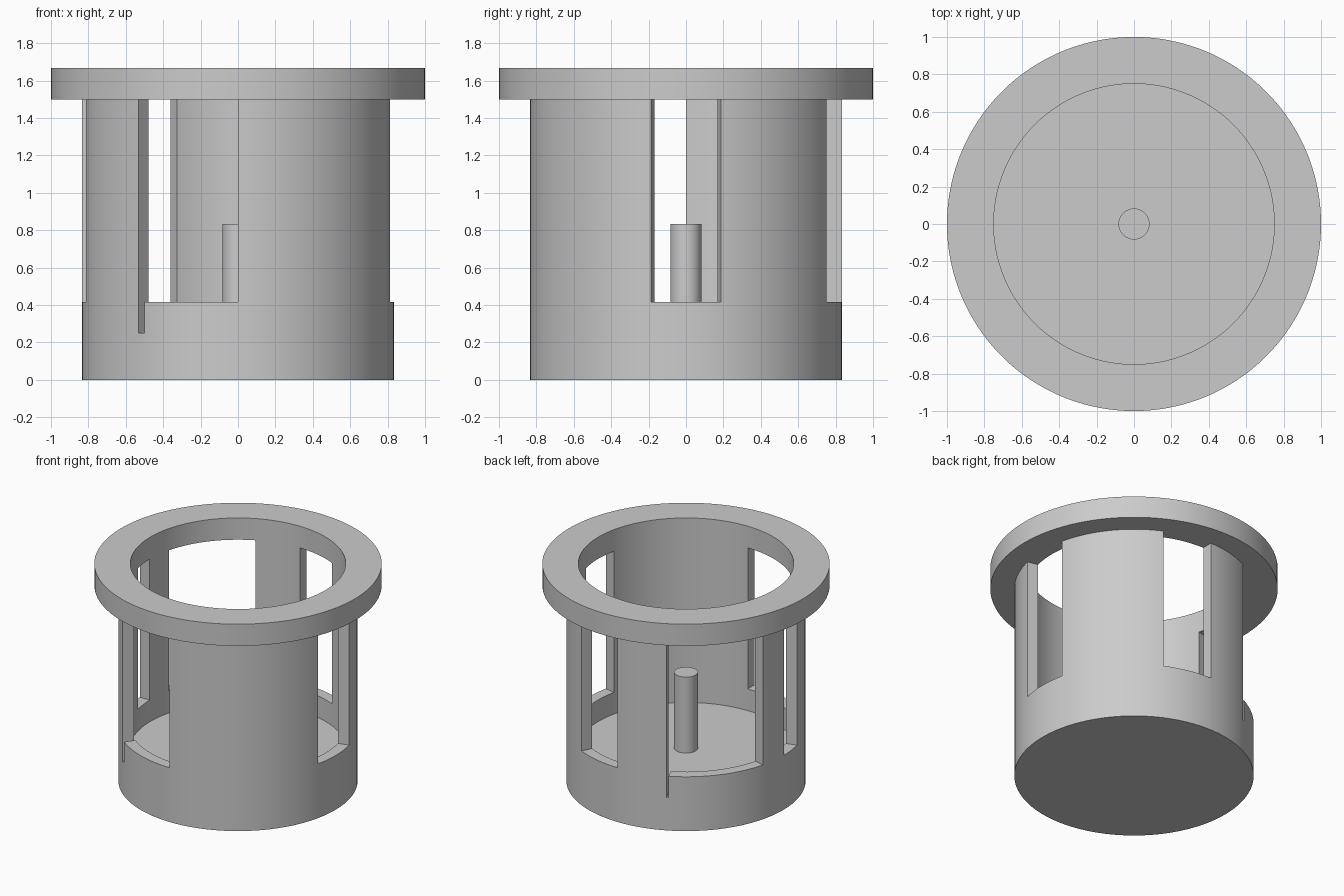
import bpy, bmesh, math

cube = bpy.data.objects.get("Cube")
if cube:
    bpy.data.objects.remove(cube, do_unlink=True)

R_OUT, R_IN, R_FLANGE = 0.833, 0.75, 1.0
Z_FLOOR, Z_SILL, Z_WALL, Z_TOP = 0.25, 0.417, 1.5, 1.667
SEGMENTS = 140

grey = bpy.data.materials.new("plain_grey")
grey.use_nodes = True
colour = (0.6, 0.6, 0.6, 1)
grey.diffuse_color = colour
grey.node_tree.nodes["Principled BSDF"].inputs["Base Color"].default_value = colour


def make_object(name, bm):
    bmesh.ops.recalc_face_normals(bm, faces=bm.faces[:])
    mesh = bpy.data.meshes.new(name)
    bm.to_mesh(mesh)
    bm.free()
    mesh.materials.append(grey)
    obj = bpy.data.objects.new(name, mesh)
    bpy.context.collection.objects.link(obj)
    return obj


def lathe(name, profile):
    """Revolve an (r, z) outline; points on the axis become single vertices."""
    bm = bmesh.new()
    rings = []
    for r, z in profile:
        if r == 0:
            rings.append([bm.verts.new((0, 0, z))] * SEGMENTS)
        else:
            turns = [math.tau * i / SEGMENTS for i in range(SEGMENTS)]
            rings.append([bm.verts.new((r * math.cos(t), r * math.sin(t), z)) for t in turns])
    for a, b in zip(rings, rings[1:] + rings[:1]):
        for i in range(SEGMENTS):
            j = (i + 1) % SEGMENTS
            corners = list(dict.fromkeys((a[i], a[j], b[j], b[i])))
            if len(corners) > 2:
                bm.faces.new(corners)
    return make_object(name, bm)


def wedge(name, start, end, z0, z1):
    """Radial cutter that passes through the wall between two angles."""
    bm = bmesh.new()
    plan = [(0.6, start), (1.0, start), (1.0, end), (0.6, end)]
    low, high = [[bm.verts.new((r * math.cos(math.radians(a)), r * math.sin(math.radians(a)), z))
                  for r, a in plan] for z in (z0, z1)]
    bm.faces.new(low)
    bm.faces.new(high)
    for i in range(4):
        j = (i + 1) % 4
        bm.faces.new((low[i], low[j], high[j], high[i]))
    cutter = make_object(name, bm)
    cutter.hide_render = True
    return cutter


# Cup: floor and wall in one shell
cup = lathe("cup", [(0, 0), (R_OUT, 0), (R_OUT, Z_WALL), (R_IN, Z_WALL),
                    (R_IN, Z_FLOOR), (0, Z_FLOOR)])

# Five windows and two narrow slots below their edges
cuts = [(-13, 13, Z_SILL), (64.3, 90, Z_SILL), (115.7, 165, Z_SILL),
        (180, 192.9, Z_SILL), (230.3, 270, Z_SILL),
        (115.7, 116.7, Z_FLOOR + 0.002), (230.3, 233, Z_FLOOR + 0.002)]
cutters = []
for start, end, sill in cuts:
    cutter = wedge("window_cutter", start, end, sill, Z_WALL + 0.1)
    mod = cup.modifiers.new("window", "BOOLEAN")
    mod.operation = "DIFFERENCE"
    mod.solver = "EXACT"
    mod.object = cutter
    cutters.append(cutter)
bpy.context.view_layer.update()
evaluated = cup.evaluated_get(bpy.context.evaluated_depsgraph_get())
cup.data = bpy.data.meshes.new_from_object(evaluated)
cup.modifiers.clear()
for cutter in cutters:
    bpy.data.objects.remove(cutter, do_unlink=True)

# Top flange
flange = lathe("flange", [(R_IN, Z_WALL), (R_FLANGE, Z_WALL),
                          (R_FLANGE, Z_TOP), (R_IN, Z_TOP)])

# Centre pin standing on the floor
pin = lathe("centre_pin", [(0, Z_FLOOR - 0.02), (0.083, Z_FLOOR - 0.02),
                           (0.083, 0.833), (0, 0.833)])

# Smooth round walls with crisp rims
bpy.ops.object.select_all(action="DESELECT")
for obj in (cup, flange, pin):
    obj.select_set(True)
bpy.context.view_layer.objects.active = cup
bpy.ops.object.shade_smooth_by_angle(angle=math.radians(30))
